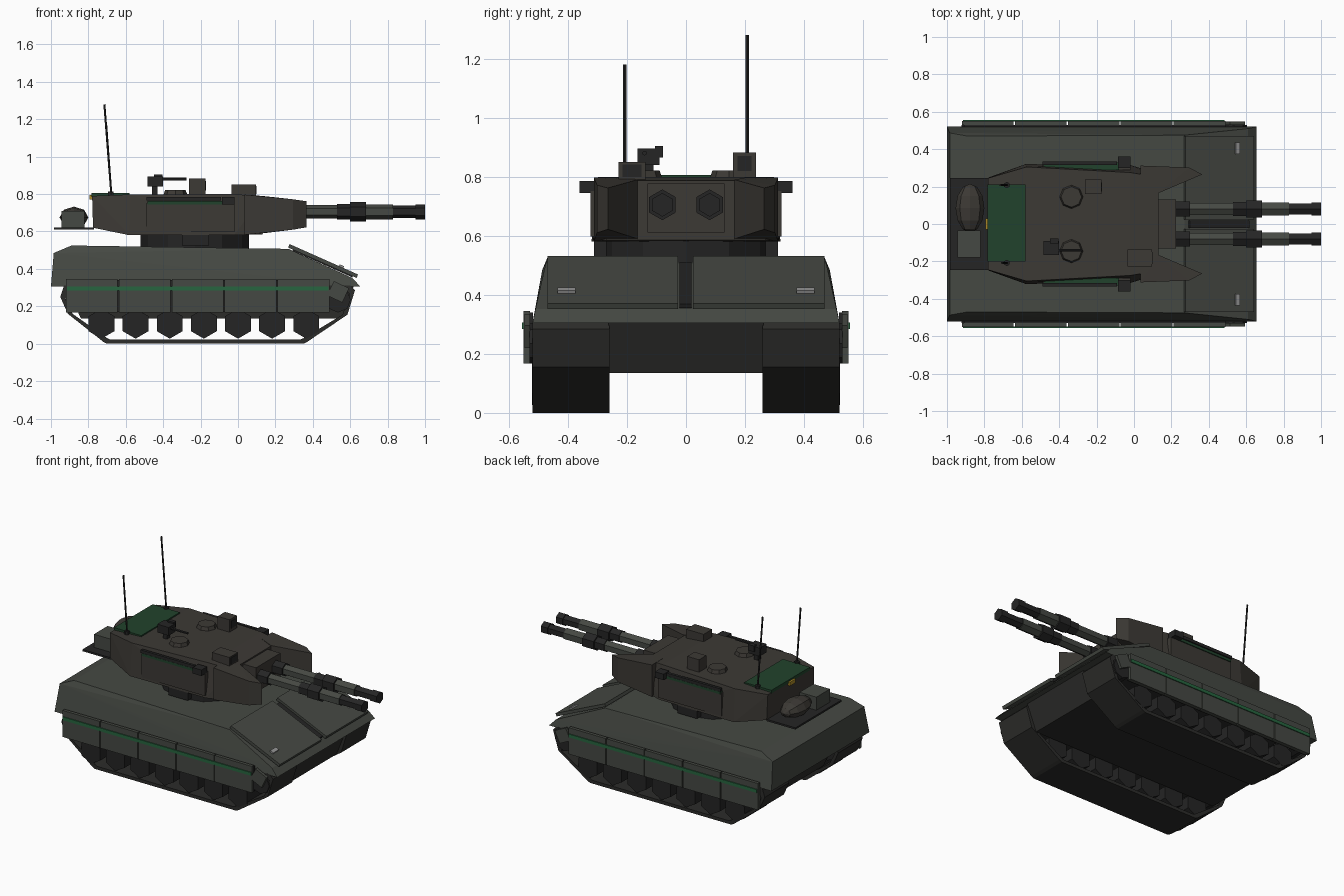
import bpy, bmesh, math
from mathutils import Vector, Matrix

if "Cube" in bpy.data.objects:
    bpy.data.objects.remove(bpy.data.objects["Cube"])


def mat(name, r, g, b):
    m = bpy.data.materials.new(name)
    m.diffuse_color = (r, g, b, 1)
    m.use_nodes = True
    m.node_tree.nodes["Principled BSDF"].inputs["Base Color"].default_value = m.diffuse_color
    return m


HULL = mat("hull_grey", .06, .066, .056)
TURRET = mat("turret_brown", .045, .041, .035)
DARK = mat("dark_metal", .018, .018, .018)
TRACK = mat("track_black", .025, .025, .023)
GREEN = mat("dark_green", .015, .055, .025)
STRIPE = mat("stripe_green", .02, .13, .05)
YELLOW = mat("yellow", .4, .25, .02)
LIGHT = mat("handle_grey", .3, .3, .3)


def finish(bm, name, m):
    bmesh.ops.recalc_face_normals(bm, faces=bm.faces)
    me = bpy.data.meshes.new(name)
    bm.to_mesh(me)
    bm.free()
    me.materials.append(m)
    ob = bpy.data.objects.new(name, me)
    bpy.context.collection.objects.link(ob)
    return ob


def convex(name, pts, m):
    """Convex solid around the points."""
    bm = bmesh.new()
    for p in pts:
        bm.verts.new(p)
    r = bmesh.ops.convex_hull(bm, input=bm.verts)
    junk = [g for g in set(r["geom_interior"] + r["geom_unused"]) if isinstance(g, bmesh.types.BMVert)]
    if junk:
        bmesh.ops.delete(bm, geom=junk, context='VERTS')
    bmesh.ops.dissolve_limit(bm, angle_limit=.01, verts=bm.verts, edges=bm.edges)
    return finish(bm, name, m)


def box(name, x0, x1, y0, y1, z0, z1, m, tilt=0):
    bm = bmesh.new()
    bmesh.ops.create_cube(bm, size=1)
    bm.transform(Matrix.Translation(((x0 + x1) / 2, (y0 + y1) / 2, (z0 + z1) / 2))
                 @ Matrix.Rotation(tilt, 4, 'Y') @ Matrix.Diagonal((x1 - x0, y1 - y0, z1 - z0, 1)))
    return finish(bm, name, m)


def rod(name, a, b, r, m, n=6, r2=None, turn=0):
    a, b = Vector(a), Vector(b)
    d = b - a
    bm = bmesh.new()
    bmesh.ops.create_cone(bm, cap_ends=True, segments=n, radius1=r,
                          radius2=r if r2 is None else r2, depth=d.length)
    bm.transform(Matrix.Translation((a + b) / 2) @ d.to_track_quat('Z', 'Y').to_matrix().to_4x4()
                 @ Matrix.Rotation(turn, 4, 'Z'))
    return finish(bm, name, m)


def ys(s, a, b):
    return sorted((s * a, s * b))


# Upper hull: (x, z, half width)
convex("upper_hull", [(x, s * w, z) for x, z, w in
       [(-1, .305, .52), (-.985, .485, .487), (-.89, .525, .47), (.27, .507, .475),
        (.61, .352, .51), (.655, .305, .52)] for s in (-1, 1)], HULL)
# Lower hull between the tracks
convex("lower_hull", [(x, y, z) for x, z in [(-.92, .31), (-.84, .135), (.55, .135), (.62, .31)]
                      for y in (-.262, .262)], TRACK)

# Glacis plates with lifting handles
tilt = math.atan2(.16, .36)
for y0, y1 in ((-.47, -.027), (.023, .47)):
    box("glacis_plate", .255, .655, y0, y1, .432, .452, HULL, tilt)
box("glacis_seam", .28, .63, -.022, .018, .425, .44, DARK, tilt)

track = [(-.93, .31), (-.95, .25), (-.91, .16), (-.72, .01), (-.70, 0), (.35, 0), (.37, .01),
         (.585, .155), (.625, .285), (.60, .31)]
for s in (-1, 1):
    # Hollow track loop
    bm = bmesh.new()
    rings = []
    for k, y in ((0, .26), (0, .52), (1, .52), (1, .26)):
        rings.append([bm.verts.new((-.16 + (x + .16) * (1 - .035 * k), s * y,
                                    .155 + (z - .155) * (1 - .14 * k))) for x, z in track])
    n = len(track)
    for k in range(4):
        p, q = rings[k], rings[(k + 1) % 4]
        for i in range(n):
            j = (i + 1) % n
            bm.faces.new((p[i], p[j], q[j], q[i]))
    finish(bm, "track", TRACK)
    # Road wheels and end wheels
    for i in range(7):
        x = -.73 + i * .1825
        rod("road_wheel", (x, s * .28, .107), (x, s * .522, .107), .08, DARK, turn=0)
    for x in (-.855, .535):
        rod("end_wheel", (x, s * .28, .235), (x, s * .53, .235), .068, DARK, 8)
    # Side skirts
    for i in range(5):
        x = -.92 + i * .283
        box("side_skirt", x, x + .276, *ys(s, .528, .55), .168, .346, HULL)
    box("skirt_backing", -.91, .49, *ys(s, .518, .53), .17, .34, DARK)
    box("skirt_stripe", -.915, .485, *ys(s, .548, .556), .284, .306, STRIPE)
    box("front_skirt_flap", .49, .58, *ys(s, .528, .547), .235, .32, HULL, .45)
    box("glacis_handle", .54, .565, *ys(s, .375, .435), .405, .42, LIGHT, tilt)

# Turret ring
rod("turret_ring", (-.23, 0, .50), (-.23, 0, .595), .29, DARK, 12)
# Turret body: top outline narrower than the bottom one
top = [(-.78, .245, .79), (-.575, .305, .798), (-.02, .275, .80), (.13, .25, .787)]
low = [(-.775, .25, .62), (-.58, .32, .58), (-.02, .315, .58), (.13, .27, .585)]
convex("turret_body", [(x, s * y, z) for x, y, z in top + low for s in (-1, 1)], TURRET)

for s in (-1, 1):
    # Cheek armour
    convex("turret_cheek", [(x, s * y, z) for x, y, a, b in
           [(.035, .312, .582, .797), (.295, .302, .61, .772), (.365, .265, .622, .762),
            (.13, .165, .59, .79), (.035, .2, .582, .797)] for z in (a, b)], TURRET)
    # Side panel, rail and sight
    box("turret_side_panel", -.49, -.02, *ys(s, .29, .324), .597, .752, TURRET)
    box("side_rail", -.49, -.09, *ys(s, .316, .334), .765, .785, DARK)
    box("side_stripe", -.485, -.08, *ys(s, .29, .33), .745, .762, GREEN)
    box("side_sight", -.085, -.02, *ys(s, .30, .36), .745, .785, DARK)
    box("side_bracket", -.30, -.155, *ys(s, .24, .312), .525, .60, DARK)
    # Twin guns built from hexagonal sections
    for x0, x1, r, m in [(.2, .3, .045, DARK), (.3, .53, .036, HULL), (.53, .6, .042, DARK),
                         (.6, .685, .052, DARK), (.685, .83, .04, HULL), (.83, .95, .034, DARK),
                         (.95, 1, .04, DARK)]:
        rod("gun_section", (x0, s * .08, .705), (x1, s * .08, .705), r, m, turn=0)
    # Antennas
    rod("antenna_base", (-.68, s * .208, .79), (-.68, s * .208, .815), .017, DARK, 6)
    rod("antenna", (-.678, s * .208, .80), (-.715 if s > 0 else -.706, s * .208, 1.28 if s > 0 else 1.18),
        .006, DARK, 5)
    # Roof hatches
    rod("hatch", (-.335, s * .145, .79), (-.335, s * .145, .822), .066, TURRET, 8, .055)

# Gun mantlet
box("mantlet", .1, .225, -.13, .13, .612, .778, TURRET)
# Roof details
box("rear_sight", -.263, -.175, .16, .237, .79, .883, TURRET)
box("rear_sight_lens", -.176, -.172, .175, .222, .82, .87, DARK)
box("front_sight", -.035, .095, -.228, -.137, .775, .85, TURRET)
box("front_sight_lens", .094, .098, -.215, -.15, .80, .842, DARK)
box("machine_gun_post", -.46, -.43, -.14, -.11, .79, .85, DARK)
box("machine_gun_body", -.485, -.4, -.165, -.09, .84, .895, DARK)
box("ammunition_box", -.45, -.405, -.105, -.078, .865, .905, DARK)
rod("machine_gun_barrel", (-.41, -.14, .88), (-.275, -.14, .88), .008, DARK, 6)
# Green rear roof plate and marker
box("roof_plate", -.782, -.58, -.2, .21, .785, .806, GREEN)
box("rear_marker", -.795, -.775, -.03, .03, .77, .795, YELLOW)

# Rear stowage rack with box and rolled pack
box("stowage_rack", -.985, -.77, -.245, .245, .61, .622, DARK)
box("stowage_box", -.945, -.82, -.18, -.035, .62, .71, HULL)
pack = bmesh.new()
bmesh.ops.create_uvsphere(pack, u_segments=8, v_segments=6, radius=1)
pack.transform(Matrix.Translation((-.877, .085, .675)) @ Matrix.Diagonal((.077, .13, .058, 1))
               @ Matrix.Rotation(math.pi / 2, 4, 'X'))
finish(pack, "rolled_pack", TURRET)
